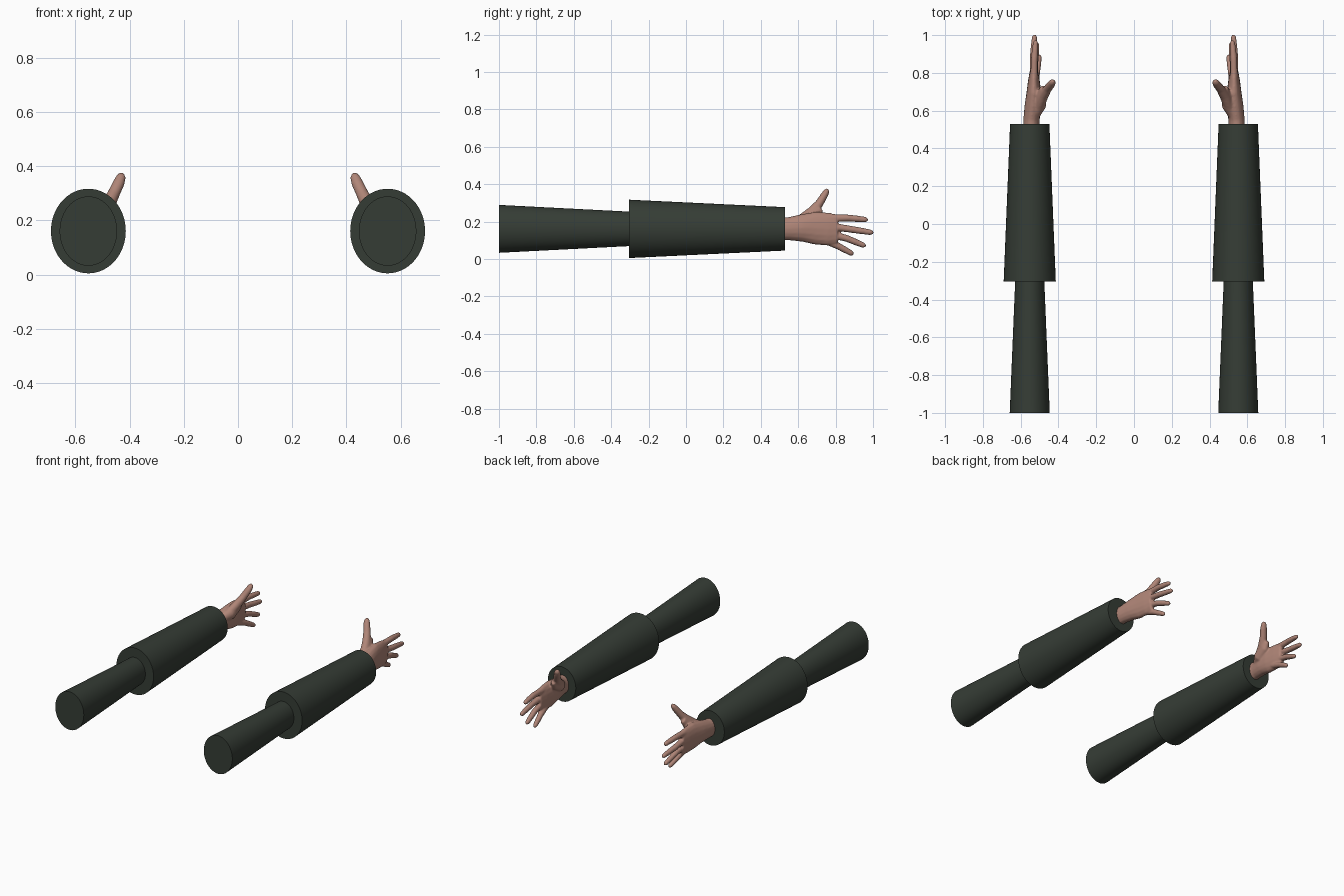
import bpy, bmesh, math
from mathutils import Vector

if "Cube" in bpy.data.objects:
    bpy.data.objects.remove(bpy.data.objects["Cube"])


def material(name, rgb):
    m = bpy.data.materials.new(name)
    m.diffuse_color = (*rgb, 1)
    m.use_nodes = True
    m.node_tree.nodes["Principled BSDF"].inputs["Base Color"].default_value = m.diffuse_color
    return m


CLOTH = material("dark green cloth", (0.036, 0.046, 0.036))
SKIN = material("skin", (0.43, 0.235, 0.185))


def tube(bm, stations, sides):
    """Closed loft of ellipses; station = (x, y, z, thickness, width)."""
    pts = [Vector(s[:3]) for s in stations]
    rings = []
    for i, s in enumerate(stations):
        t = (pts[min(i + 1, len(pts) - 1)] - pts[max(i - 1, 0)]).normalized()
        a = Vector((1, 0, 0))
        a = (a - t * a.dot(t)).normalized()
        b = a.cross(t)
        rings.append([bm.verts.new(pts[i] + a * s[3] * math.cos(k * math.tau / sides)
                                   + b * s[4] * math.sin(k * math.tau / sides))
                      for k in range(sides)])
    for r, q in zip(rings, rings[1:]):
        for k in range(sides):
            j = (k + 1) % sides
            bm.faces.new((r[k], r[j], q[j], q[k]))
    bm.faces.new(rings[0])
    bm.faces.new(rings[-1])


def part(name, tubes, mat, sides):
    bm = bmesh.new()
    for t in tubes:
        tube(bm, t, sides)
    bmesh.ops.recalc_face_normals(bm, faces=bm.faces)
    me = bpy.data.meshes.new(name)
    bm.to_mesh(me)
    bm.free()
    me.materials.append(mat)
    ob = bpy.data.objects.new(name, me)
    bpy.context.collection.objects.link(ob)
    bpy.context.view_layer.objects.active = ob
    ob.select_set(True)
    bpy.ops.object.shade_smooth_by_angle(angle=math.radians(35))
    ob.select_set(False)
    return ob


# Sleeves: two tapered oval cylinders per arm
X, Z = 0.552, 0.161
upper = part("upper_sleeves", [[(X, -1, Z, 0.106, 0.128), (X, -0.30, Z, 0.077, 0.092)]], CLOTH, 64)
lower = part("lower_sleeves", [[(X, -0.305, Z, 0.138, 0.156), (X, 0.53, Z, 0.104, 0.116)]], CLOTH, 64)

# Hand: palm, thumb heel, thumb and four fingers fused together
palm = [(0.545, 0.48, 0.162, 0.044, 0.062), (0.543, 0.55, 0.162, 0.043, 0.062),
        (0.535, 0.62, 0.166, 0.045, 0.074), (0.530, 0.69, 0.165, 0.040, 0.088),
        (0.530, 0.76, 0.160, 0.031, 0.088), (0.530, 0.81, 0.160, 0.022, 0.078)]
heel = [(0.530, 0.56, 0.180, 0.022, 0.025), (0.500, 0.63, 0.205, 0.036, 0.040),
        (0.488, 0.69, 0.240, 0.026, 0.036), (0.480, 0.72, 0.270, 0.016, 0.020)]
thumb = [(0.505, 0.62, 0.205, 0.030, 0.034), (0.480, 0.68, 0.255, 0.027, 0.030),
         (0.458, 0.715, 0.300, 0.023, 0.022), (0.440, 0.738, 0.338, 0.022, 0.020),
         (0.431, 0.752, 0.362, 0.018, 0.016), (0.428, 0.758, 0.375, 0.008, 0.007)]


def finger(base, mid, tip):
    """Tapered finger with a rounded end."""
    b, m, t = Vector(base), Vector(mid), Vector(tip)
    near = t - (t - m).normalized() * 0.014
    return [(*b, 0.022, 0.023), (*b.lerp(m, 0.5), 0.019, 0.020), (*m, 0.018, 0.0185),
            (*m.lerp(near, 0.5), 0.017, 0.0175), (*near, 0.014, 0.015), (*t, 0.007, 0.007)]


fingers = [finger((0.530, 0.75, 0.218), (0.528, 0.87, 0.219), (0.520, 0.974, 0.209)),
           finger((0.532, 0.75, 0.178), (0.534, 0.88, 0.159), (0.526, 1.003, 0.140)),
           finger((0.530, 0.75, 0.138), (0.524, 0.86, 0.110), (0.513, 0.962, 0.068)),
           finger((0.526, 0.72, 0.110), (0.514, 0.81, 0.071), (0.500, 0.896, 0.024))]
hands = part("hands", [palm, heel, thumb] + fingers, SKIN, 16)
fuse = hands.modifiers.new("fuse", 'REMESH')
fuse.mode = 'VOXEL'
fuse.voxel_size = 0.005
fuse.use_smooth_shade = True
soft = hands.modifiers.new("soften", 'SMOOTH')
soft.factor = 0.5
soft.iterations = 8

# Opposite arm
for ob in (upper, lower, hands):
    m = ob.modifiers.new("other_arm", 'MIRROR')
    m.use_mirror_merge = False
